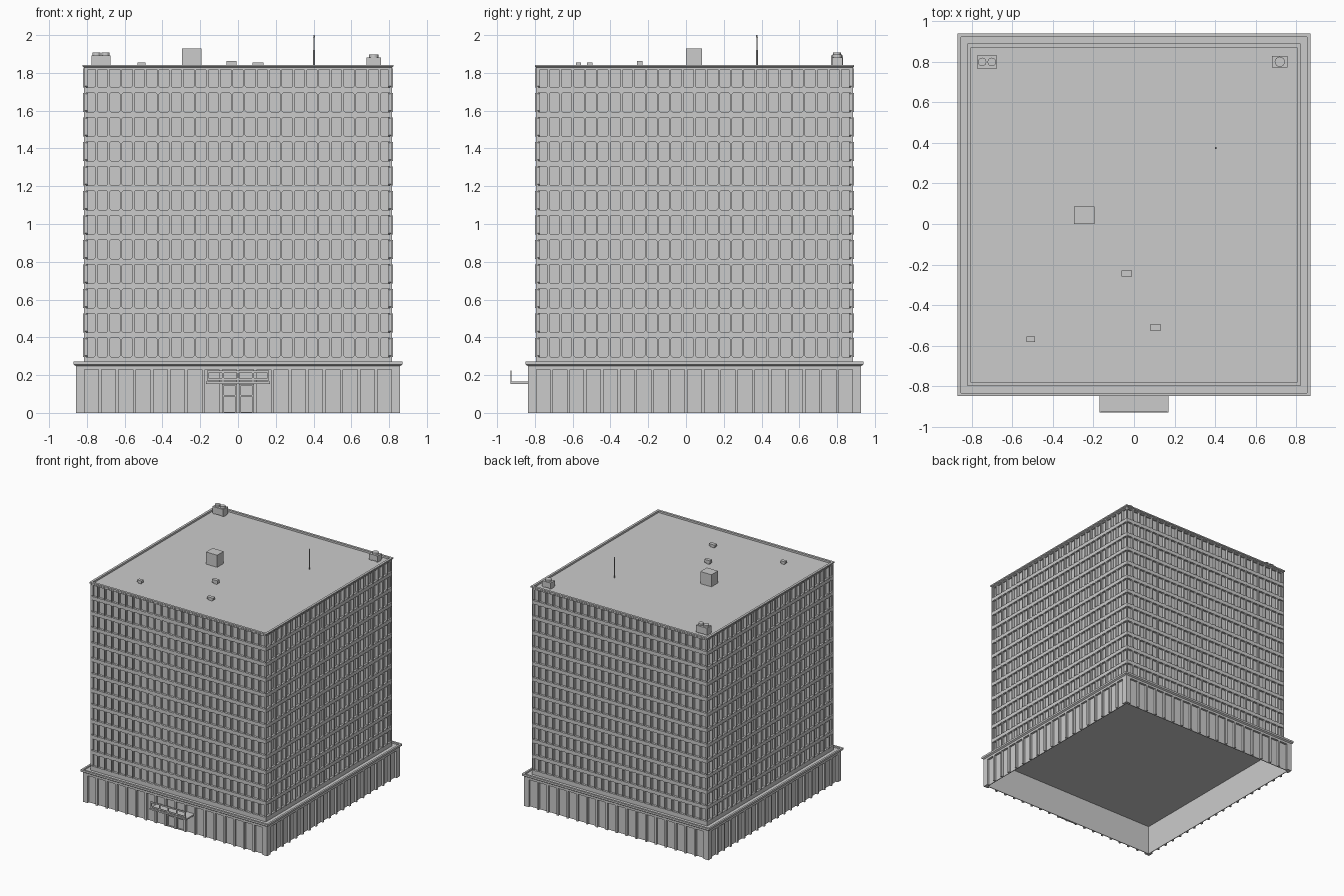
import bpy, bmesh, math
from mathutils import Matrix, Vector

if "Cube" in bpy.data.objects:
    bpy.data.objects.remove(bpy.data.objects["Cube"])

CY = 0.045                    # centre of the tower in y
HX, HY = 0.815, 0.838         # tower half sizes
BX, BY = 0.858, 0.882         # base half sizes


def finish(name, bm):
    bmesh.ops.recalc_face_normals(bm, faces=bm.faces)
    me = bpy.data.meshes.new(name)
    bm.to_mesh(me)
    bm.free()
    ob = bpy.data.objects.new(name, me)
    bpy.context.collection.objects.link(ob)
    return ob


def box(bm, x0, x1, y0, y1, z0, z1, m=Matrix()):
    size = Matrix.Diagonal((x1 - x0, y1 - y0, z1 - z0, 1))
    mid = Matrix.Translation(((x0 + x1) / 2, (y0 + y1) / 2, (z0 + z1) / 2))
    bmesh.ops.create_cube(bm, size=1, matrix=m @ mid @ size)


def cyl(bm, x, y, r, z0, z1, n=16, r2=None):
    bmesh.ops.create_cone(bm, cap_ends=True, segments=n, radius1=r,
                          radius2=r if r2 is None else r2, depth=z1 - z0,
                          matrix=Matrix.Translation((x, y, (z0 + z1) / 2)))


def ring(name, hx, hy, profile):
    """Sweep a closed profile of (outset, z) around a rectangle."""
    bm = bmesh.new()
    loops = []
    for d, z in profile:
        a, b = hx + d, hy + d
        loops.append([bm.verts.new((sx * a, CY + sy * b, z))
                      for sx, sy in ((-1, -1), (1, -1), (1, 1), (-1, 1))])
    for i, p in enumerate(loops):
        q = loops[(i + 1) % len(loops)]
        for j in range(4):
            k = (j + 1) % 4
            bm.faces.new((p[j], p[k], q[k], q[j]))
    return finish(name, bm)


def sides(hx, hy, nx, ny):
    """Yield transform, wall distance, half width and bay count per side."""
    for k in range(4):
        m = Matrix.Translation((0, CY, 0)) @ Matrix.Rotation(k * math.pi / 2, 4, 'Z')
        yield (m, hy, hx, nx) if k % 2 == 0 else (m, hx, hy, ny)


def window_cell(bm, m, x0, x1, zs, y, depth):
    """Wall cell with a chamfered window opening, reveals and pane."""
    z0, w0, w1, z1 = zs
    g, c = 0.0055, 0.006
    a, b = x0 + g, x1 - g
    hole = [(a + c, w0), (b - c, w0), (b, w0 + c), (b, w1 - c),
            (b - c, w1), (a + c, w1), (a, w1 - c), (a, w0 + c)]
    V = lambda x, yy, z: bm.verts.new(m @ Vector((x, yy, z)))
    o = [V(x0, y, z0), V(x1, y, z0), V(x1, y, z1), V(x0, y, z1)]
    f = [V(x, y, z) for x, z in hole]
    r = [V(x, y + depth, z) for x, z in hole]
    for i in range(4):
        j = (i + 1) % 4
        p, q = f[2 * i], f[2 * i + 1]
        bm.faces.new((o[i], o[j], q, p))
        bm.faces.new((o[j], f[(2 * i + 2) % 8], q))
    for i in range(8):
        j = (i + 1) % 8
        bm.faces.new((f[i], f[j], r[j], r[i]))
    bm.faces.new(r)


# Tower facades: twelve storeys of windows
wall, mull = bmesh.new(), bmesh.new()
PZ, FLOORS = 0.1297, 12
for m, d, w, n in sides(HX, HY, 25, 26):
    p = 2 * w / n
    for f in range(FLOORS):
        w0 = 0.297 + f * PZ
        w1 = w0 + 0.1
        lo = 0.25 if f == 0 else w0 - 0.0149
        hi = 1.835 if f == FLOORS - 1 else w1 + 0.0148
        for i in range(n):
            x = -w + i * p
            window_cell(wall, m, x, x + p, (lo, w0, w1, hi), -d, 0.018)
            if i:
                box(mull, x - 0.004, x + 0.004, -d - 0.006, -d + 0.01, w0, w1, m)
bmesh.ops.remove_doubles(wall, verts=wall.verts, dist=1e-5)
finish("tower_facades", wall)
finish("window_mullions", mull)

# Roof deck and parapet
bm = bmesh.new()
box(bm, -HX + .005, HX - .005, CY - HY + .005, CY + HY - .005, 1.815, 1.828)
finish("roof_deck", bm)
ring("parapet", HX, HY, [(-.012, 1.82), (-.012, 1.843), (.007, 1.843),
                         (.007, 1.833), (0, 1.828)])

# Podium cornice, with the open space below it closed by a ceiling
ring("podium_cornice", BX, BY, [(-.02, .23), (0, .23), (0, .248), (.012, .256),
                                (.012, .272), (-.004, .272), (-.004, .26), (-.02, .25)])
bm = bmesh.new()
box(bm, -BX + .004, BX - .004, CY - BY + .004, CY + BY - .004, .248, .26)
finish("podium_ceiling", bm)

# Podium walls: recessed panels between pilasters
pil, pan = bmesh.new(), bmesh.new()
for m, d, w, n in sides(BX, BY, 18, 19):
    span = w - 0.036
    p = 2 * span / n
    box(pan, -w + .02, w - .02, -d + .018, -d + .024, 0, .249, m)
    for i in range(1, n):
        x = -span + i * p
        box(pil, x - .008, x + .008, -d, -d + .018, 0, .231, m)
    for s in (-1, 1):
        x = s * w
        box(pil, min(x, x - s * .045), max(x, x - s * .045), -d, -d + .018, 0, .231, m)
finish("podium_pilasters", pil)
finish("podium_panels", pan)

# Entrance doors
F = CY - BY
bm = bmesh.new()
for s in (-1, 1):
    x = s * 0.045
    for a in (-.036, .030):
        box(bm, x + a, x + a + .006, F + .008, F + .018, 0, .15)
    for z in (0, .088, .144):
        box(bm, x - .036, x + .036, F + .008, F + .018, z, z + .006)
finish("entrance_doors", bm)

# Canopy with its front railing
bm = bmesh.new()
box(bm, -.17, .17, -.93, F + .018, .153, .165)
finish("entrance_canopy", bm)
bm = bmesh.new()
for z in (.172, .212):
    box(bm, -.165, .165, -.93, -.924, z, z + .012)
for i in range(5):
    x = -.16 + i * .08
    box(bm, x - .005, x + .005, -.93, -.924, .16, .224)
finish("canopy_railing", bm)

# Roof equipment
bm = bmesh.new()
box(bm, -.297, -.194, 0, .086, 1.82, 1.93)
finish("roof_hut", bm)

bm = bmesh.new()
box(bm, -.775, -.675, .768, .83, 1.835, 1.892)
for x in (-.749, -.701):
    cyl(bm, x, .799, .021, 1.89, 1.907)
for x in (-.765, -.685):
    box(bm, x - .008, x + .008, .775, .823, 1.82, 1.836)
finish("double_fan_unit", bm)

bm = bmesh.new()
box(bm, .68, .758, .772, .828, 1.835, 1.882)
cyl(bm, .719, .8, .025, 1.88, 1.897)
for x in (.69, .748):
    box(bm, x - .008, x + .008, .777, .823, 1.82, 1.836)
finish("single_fan_unit", bm)

bm = bmesh.new()
for x, y, w, h, z in ((-.035, -.245, .026, .015, 1.863),
                      (.106, -.51, .028, .015, 1.856),
                      (-.51, -.569, .021, .014, 1.856)):
    box(bm, x - w, x + w, y - h, y + h, 1.838, z)
    box(bm, x - w * .6, x + w * .6, y - h * .6, y + h * .6, 1.82, 1.84)
finish("roof_vents", bm)

bm = bmesh.new()
cyl(bm, .403, .375, .005, 1.82, 1.92, 8)
cyl(bm, .403, .375, .0025, 1.92, 1.99, 8)
cyl(bm, .403, .375, .005, 1.988, 2.0, 8, .003)
finish("antenna", bm)
